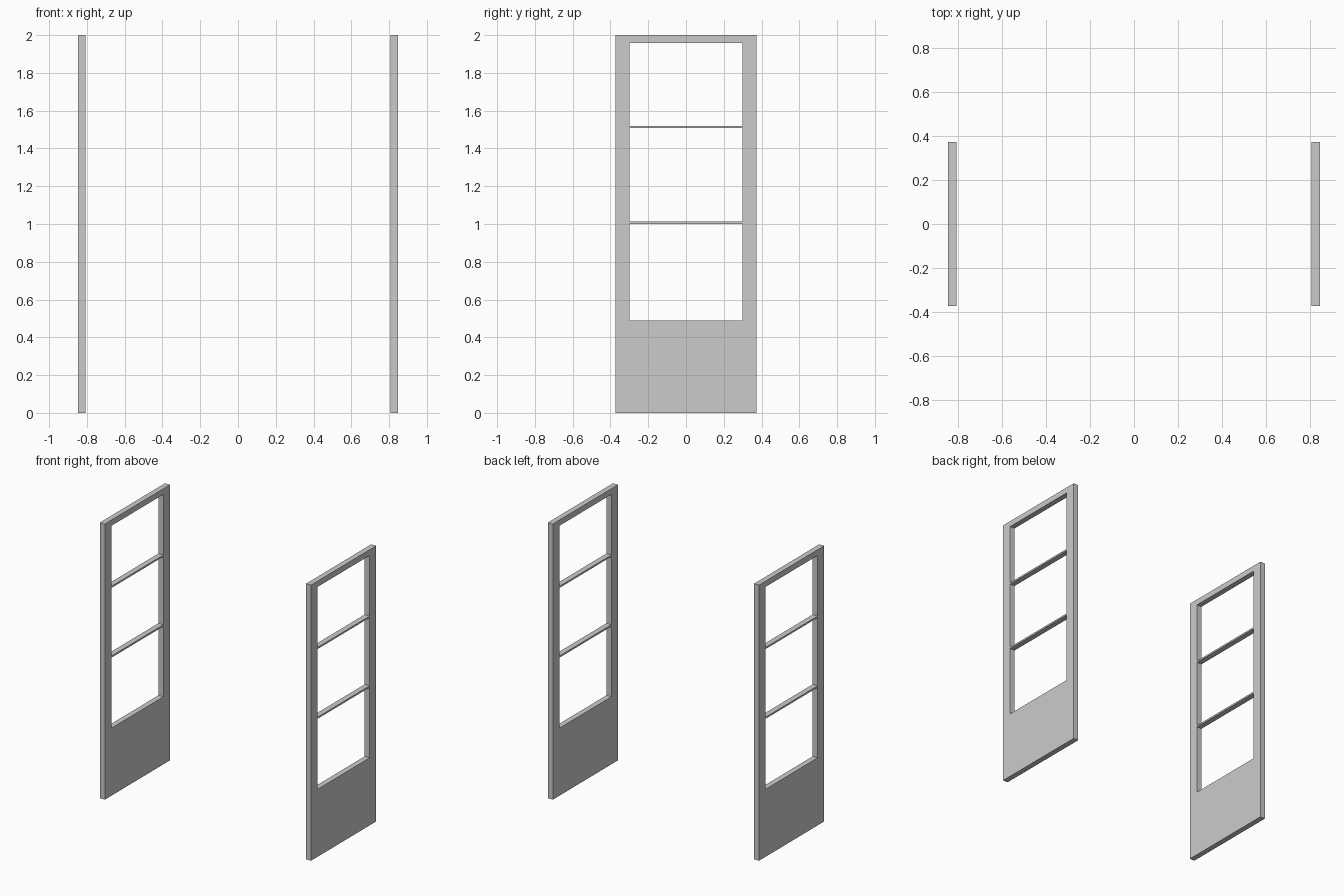
import bpy, bmesh

if "Cube" in bpy.data.objects:
    bpy.data.objects.remove(bpy.data.objects["Cube"])

X_MID, THICK = 0.828, 0.04


def leaf_part(name, ys, zs, holes=()):
    """Flat grid of cells in the leaf plane, thickened and mirrored to the other leaf."""
    bm = bmesh.new()
    grid = [[bm.verts.new((X_MID, y, z)) for z in zs] for y in ys]
    for i in range(len(ys) - 1):
        for j in range(len(zs) - 1):
            if (i, j) not in holes:
                bm.faces.new((grid[i][j], grid[i + 1][j],
                              grid[i + 1][j + 1], grid[i][j + 1]))
    mesh = bpy.data.meshes.new(name)
    bm.to_mesh(mesh)
    bm.free()
    obj = bpy.data.objects.new(name, mesh)
    bpy.context.collection.objects.link(obj)
    solid = obj.modifiers.new("thickness", 'SOLIDIFY')
    solid.thickness = THICK
    solid.offset = 0
    mirror = obj.modifiers.new("second_leaf", 'MIRROR')
    mirror.use_axis[0] = True
    mirror.use_mirror_merge = False
    return obj


# Door frame with solid kick panel and one tall opening
leaf_part("door_frame", (-0.373, -0.298, 0.298, 0.373),
          (0, 0.49, 1.958, 2), holes={(1, 1)})

# Thin horizontal bars across the opening
for name, z in (("lower_bar", 1.001), ("upper_bar", 1.507)):
    leaf_part(name, (-0.298, 0.298), (z, z + 0.012))
